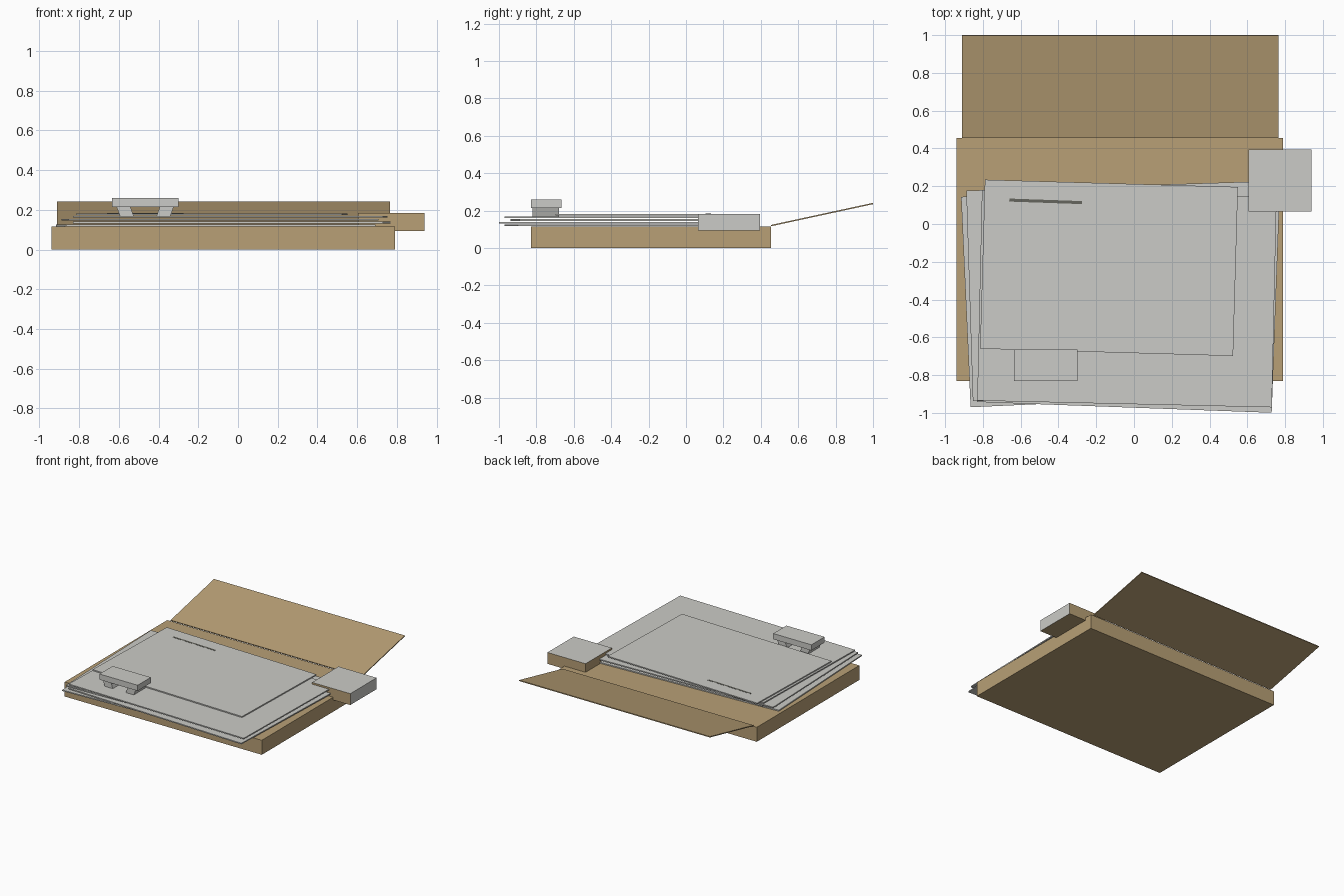
import bpy
import bmesh
from math import radians, atan2
from mathutils import Matrix, Vector

cube = bpy.data.objects.get("Cube")
if cube:
    bpy.data.objects.remove(cube, do_unlink=True)


def material(name, rgb):
    m = bpy.data.materials.new(name)
    m.use_nodes = True
    color = (*rgb, 1)
    m.diffuse_color = color
    m.node_tree.nodes["Principled BSDF"].inputs["Base Color"].default_value = color
    return m


cardboard = material("cardboard", (0.48, 0.35, 0.18))
paper = material("paper grey", (0.60, 0.60, 0.57))
shadow_grey = material("dark grey", (0.13, 0.13, 0.11))


def box(name, size, center, mats, rot=None, lean=0, rule=None):
    """Box with optional rotation, sideways lean of the foot and face colour rule."""
    bm = bmesh.new()
    bmesh.ops.create_cube(bm, size=1)
    for v in bm.verts:
        v.co = Vector(a * b for a, b in zip(v.co, size))
        if v.co.z < 0:
            v.co.x += lean
    bm.normal_update()
    if rule:
        for f in bm.faces:
            f.material_index = rule(f.normal)
    if rot:
        bm.transform(rot)
    bm.transform(Matrix.Translation(center))
    mesh = bpy.data.meshes.new(name)
    bm.to_mesh(mesh)
    bm.free()
    for m in mats:
        mesh.materials.append(m)
    obj = bpy.data.objects.new(name, mesh)
    bpy.context.collection.objects.link(obj)
    return obj


def span(name, low, high, mats, **options):
    low, high = Vector(low), Vector(high)
    return box(name, high - low, (low + high) / 2, mats, **options)


def sheet(name, left, front, width, depth, z, degrees):
    """Thin sheet placed by its front left corner and turned about it."""
    turn = Matrix.Rotation(radians(degrees), 4, "Z")
    center = Vector((left, front, z)) + turn @ Vector((width / 2, depth / 2, 0))
    return box(name, (width, depth, 0.009), center, [paper], rot=turn)


# Flat carton and its raised rear flap
span("carton", (-0.94, -0.83, 0), (0.79, 0.455, 0.115), [cardboard])
rise, run = 0.118, 0.545
box("carton_flap", (1.675, Vector((run, rise)).length, 0.007),
    (-0.0725, 0.7275, 0.179), [cardboard], rot=Matrix.Rotation(atan2(rise, run), 4, "X"))

# Loose stack of sheets, turned alternately
stack = [(-0.865, -0.97, 2.6), (-0.83, -0.942, -2.1),
         (-0.853, -0.938, 1.8), (-0.83, -0.935, -1.3)]
for i, (x, y, angle) in enumerate(stack):
    sheet(f"stacked_sheet_{i + 1}", x, y, 1.56, 1.115, 0.121 + i * 0.0145, angle)
sheet("top_sheet", -0.815, -0.66, 1.34, 0.895, 0.178, -1.65)

# Narrow dark slot on the top sheet
box("sheet_slot", (0.385, 0.016, 0.002), (-0.468, 0.12, 0.1825), [shadow_grey],
    rot=Matrix.Rotation(radians(-2), 4, "Z"))

# Side box with a paper top and outer face
span("side_box", (0.605, 0.065, 0.093), (0.94, 0.395, 0.183), [cardboard, paper],
     rule=lambda n: int(n.z > 0.5 or n.x > 0.5))

# Small raised block on two inward-leaning legs
span("block_top", (-0.635, -0.83, 0.215), (-0.30, -0.665, 0.26), [paper])
for side, name in ((-1, "block_leg_right"), (1, "block_leg_left")):
    box(name, (0.07, 0.14, 0.055), (-0.4675 + side * 0.11, -0.75, 0.19), [paper],
        lean=-side * 0.02)
